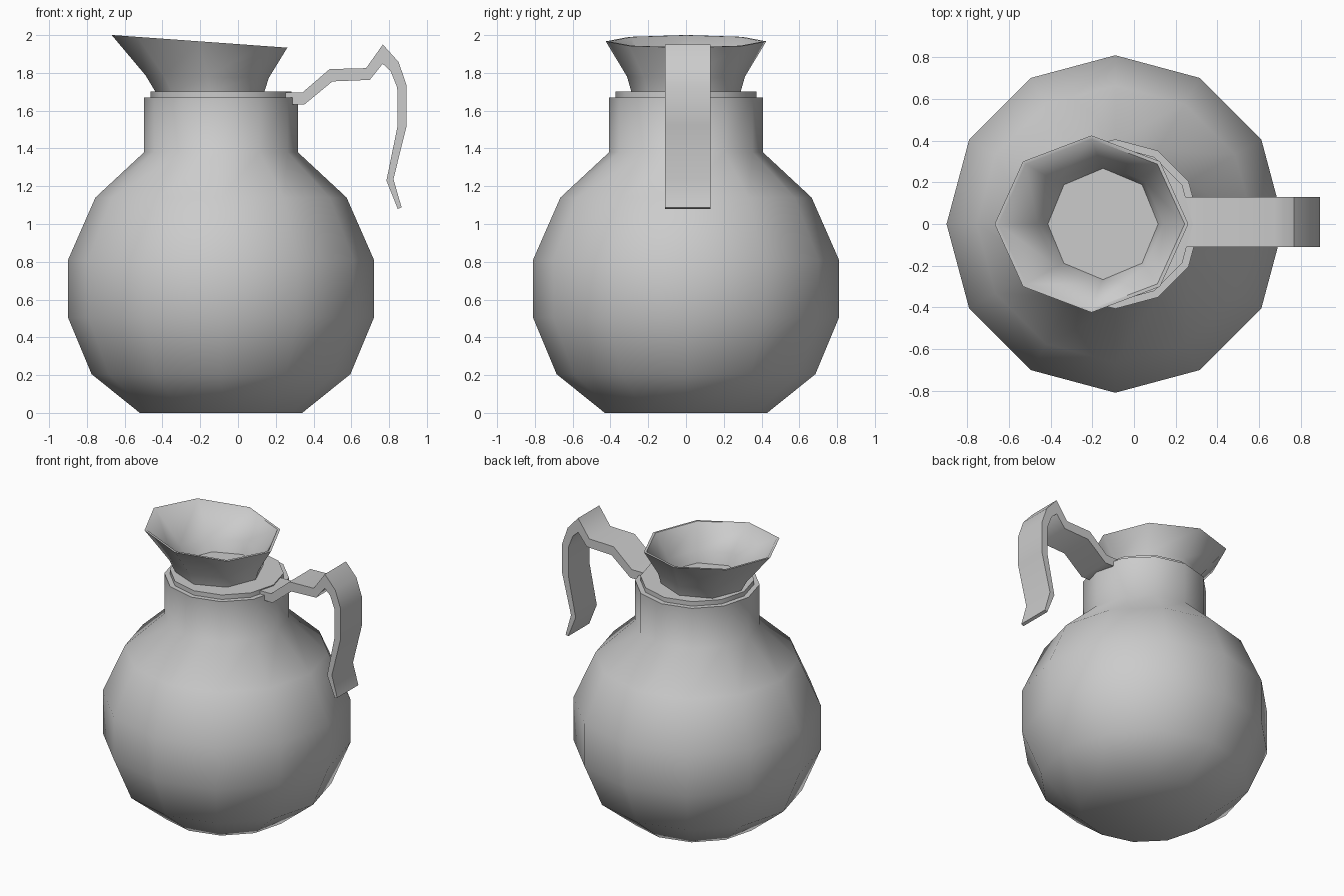
import bpy, bmesh, math

cube = bpy.data.objects.get("Cube")
if cube:
    bpy.data.objects.remove(cube)

grey = bpy.data.materials.new("light_grey")
grey.use_nodes = True
COLOUR = (0.6, 0.6, 0.6, 1)
grey.diffuse_color = COLOUR
grey.node_tree.nodes["Principled BSDF"].inputs["Base Color"].default_value = COLOUR


def finish(name, bm, angle=55):
    bmesh.ops.recalc_face_normals(bm, faces=bm.faces)
    mesh = bpy.data.meshes.new(name)
    bm.to_mesh(mesh)
    bm.free()
    mesh.materials.append(grey)
    obj = bpy.data.objects.new(name, mesh)
    bpy.context.collection.objects.link(obj)
    bpy.ops.object.select_all(action='DESELECT')
    obj.select_set(True)
    bpy.context.view_layer.objects.active = obj
    bpy.ops.object.shade_smooth_by_angle(angle=math.radians(angle))
    return obj


def loft(name, rings, sides, closed=False):
    """Rings are (centre x, radius x, radius y, z, z slope along x)."""
    bm = bmesh.new()
    loops = []
    for cx, rx, ry, z, slope in rings:
        loop = []
        for i in range(sides):
            a = math.tau * i / sides
            dx = rx * math.cos(a)
            loop.append(bm.verts.new((cx + dx, ry * math.sin(a), z + slope * dx)))
        loops.append(loop)
    pairs = list(zip(loops, loops[1:]))
    if closed:
        pairs.append((loops[-1], loops[0]))
    else:
        bm.faces.new(loops[0])
        bm.faces.new(loops[-1])
    for low, high in pairs:
        for i in range(sides):
            j = (i + 1) % sides
            bm.faces.new((low[i], low[j], high[j], high[i]))
    return finish(name, bm)


# Round body with its neck
BODY_X = -0.09
profile = [(0.43, 0), (0.685, 0.205), (0.81, 0.505), (0.81, 0.81),
           (0.665, 1.14), (0.407, 1.38), (0.407, 1.67)]
loft("body", [(BODY_X, r, r, z, 0) for r, z in profile], 12)

# Lid disc on the neck
loft("lid", [(BODY_X, 0.372, 0.372, z, 0) for z in (1.66, 1.702)], 12)

# Flared spout with a tilted rim: outer wall up, inner wall down
TILT = -0.072
loft("spout", [
    (-0.148, 0.286, 0.288, 1.695, 0),
    (-0.163, 0.326, 0.312, 1.78, -0.02),
    (-0.204, 0.465, 0.425, 1.967, TILT),
    (-0.204, 0.447, 0.407, 1.967, TILT),
    (-0.161, 0.302, 0.29, 1.785, -0.02),
    (-0.148, 0.262, 0.265, 1.695, 0),
], 8, closed=True)

# Bent strap handle: (outer point, inner point) pairs along its length
strap = [((0.22, 1.695), (0.22, 1.635)), ((0.34, 1.695), (0.352, 1.633)),
         ((0.485, 1.82), (0.5, 1.755)), ((0.678, 1.825), (0.698, 1.763)),
         ((0.767, 1.95), (0.766, 1.848)), ((0.85, 1.858), (0.808, 1.81)),
         ((0.893, 1.733), (0.843, 1.722)), ((0.893, 1.52), (0.845, 1.52)),
         ((0.823, 1.238), (0.786, 1.23)), ((0.866, 1.088), (0.846, 1.08))]
bm = bmesh.new()
sections = []
for outer, inner in strap:
    sections.append([bm.verts.new((x, y, z)) for (x, z), y in
                     ((outer, -0.11), (outer, 0.13), (inner, 0.13), (inner, -0.11))])
bm.faces.new(sections[0])
bm.faces.new(sections[-1])
for a, b in zip(sections, sections[1:]):
    for i in range(4):
        j = (i + 1) % 4
        bm.faces.new((a[i], a[j], b[j], b[i]))
finish("handle", bm)
